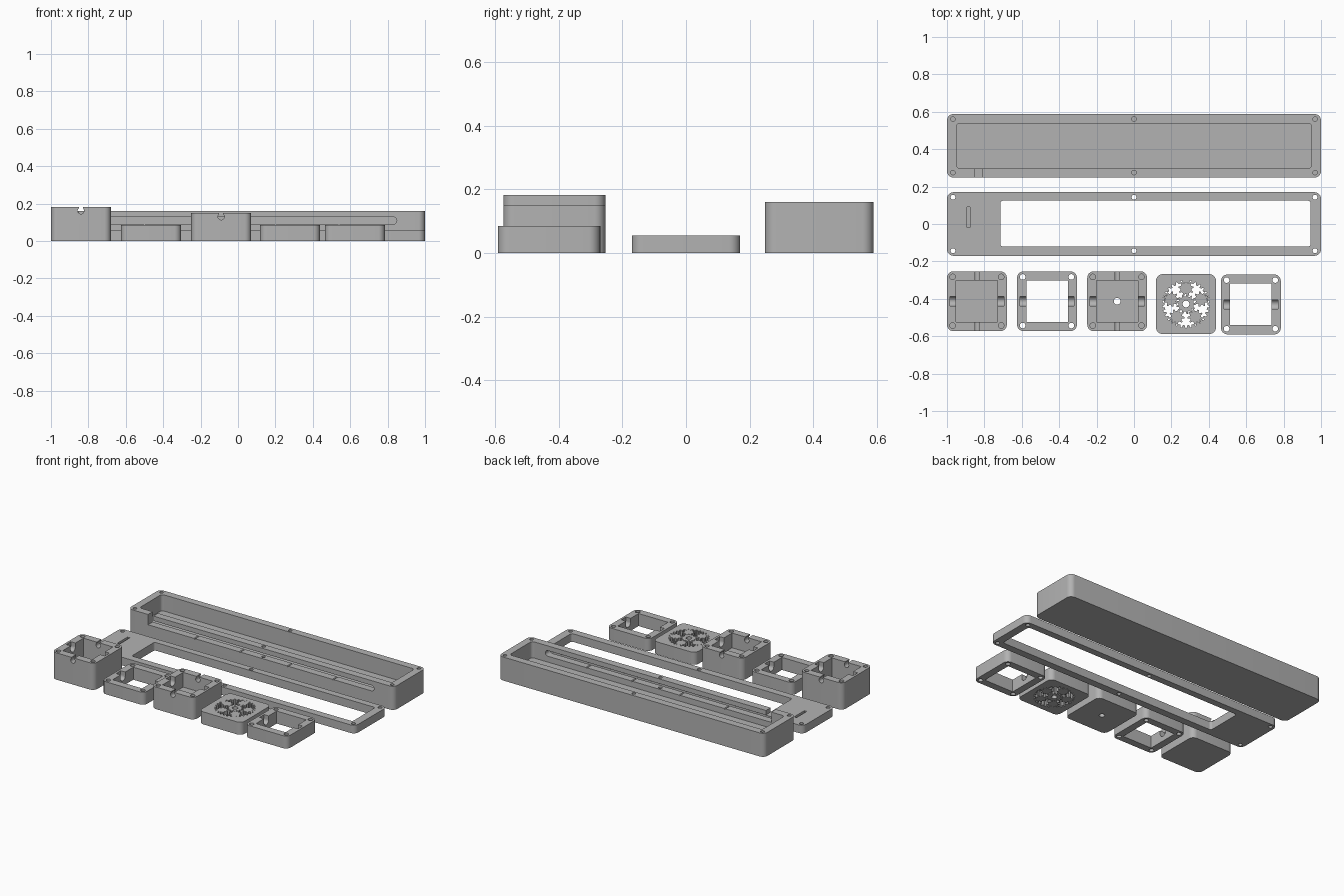
import bpy, bmesh, math

if "Cube" in bpy.data.objects:
    bpy.data.objects.remove(bpy.data.objects["Cube"])

grey = bpy.data.materials.new("plain grey")
grey.diffuse_color = (0.45, 0.45, 0.45, 1)
grey.use_nodes = True
grey.node_tree.nodes["Principled BSDF"].inputs["Base Color"].default_value = grey.diffuse_color


def prism(name, pts, lo, hi, axis="z"):
    """Extrude a 2D outline: xy along z, xz along y, or yz along x."""
    place = {"z": lambda a, b, c: (a, b, c),
             "y": lambda a, b, c: (a, c, b),
             "x": lambda a, b, c: (c, a, b)}[axis]
    bm = bmesh.new()
    low = [bm.verts.new(place(a, b, lo)) for a, b in pts]
    high = [bm.verts.new(place(a, b, hi)) for a, b in pts]
    bm.faces.new(low)
    bm.faces.new(high)
    n = len(pts)
    for i in range(n):
        j = (i + 1) % n
        bm.faces.new((low[i], low[j], high[j], high[i]))
    bmesh.ops.recalc_face_normals(bm, faces=bm.faces)
    me = bpy.data.meshes.new(name)
    bm.to_mesh(me)
    bm.free()
    ob = bpy.data.objects.new(name, me)
    bpy.context.collection.objects.link(ob)
    me.materials.append(grey)
    return ob


def arc(cx, cy, r, a0, a1, n):
    return [(cx + r * math.cos(math.radians(a0 + (a1 - a0) * i / n)),
             cy + r * math.sin(math.radians(a0 + (a1 - a0) * i / n))) for i in range(n + 1)]


def circle(cx, cy, r, n=24):
    return arc(cx, cy, r, 0, 360, n)[:-1]


def rect(cx, cy, w, d, r=0):
    """Rectangle outline with optional rounded corners."""
    pts = []
    for k, (sx, sy) in enumerate([(1, 1), (-1, 1), (-1, -1), (1, -1)]):
        x, y = cx + sx * (w / 2 - r), cy + sy * (d / 2 - r)
        pts += arc(x, y, r, 90 * k, 90 * k + 90, 8) if r else [(x, y)]
    return pts


def keyhole(c, z, r, w, top):
    """Round-bottomed notch with an opening of half-width w reaching top."""
    a = math.degrees(math.asin(w / r))
    return arc(c, z, r, 90 + a, 450 - a, 20) + [(c + w, top), (c - w, top)]


def gear(cx, cy, root, tip, teeth, turn=0):
    pts = []
    for i in range(teeth):
        for f, r in ((-0.3, root), (-0.14, tip), (0.14, tip), (0.3, root)):
            a = math.radians(turn) + (i + f) * 2 * math.pi / teeth
            pts.append((cx + r * math.cos(a), cy + r * math.sin(a)))
    return pts


def finish(ob, cutters=()):
    """Cut the shape, discard the cutters and shade it."""
    for c in cutters:
        m = ob.modifiers.new("cut", "BOOLEAN")
        m.operation, m.solver, m.object = "DIFFERENCE", "EXACT", c
    if cutters:
        dg = bpy.context.evaluated_depsgraph_get()
        dg.update()
        me = bpy.data.meshes.new_from_object(ob.evaluated_get(dg))
        ob.modifiers.clear()
        ob.data = me
        for c in cutters:
            bpy.data.objects.remove(c)
    bpy.ops.object.select_all(action="DESELECT")
    ob.select_set(True)
    bpy.context.view_layer.objects.active = ob
    bpy.ops.object.shade_smooth_by_angle(angle=math.radians(30))


def screw_holes(cx, cy, xs, dy, r, lo, hi):
    return [prism("hole", circle(cx + x, cy + s * dy, r), lo, hi) for x in xs for s in (-1, 1)]


# Long tray with an L-shaped slot through its front wall
H = 0.16
slot = [(-0.85, H + 0.02), (-0.85, 0.09)]
for x in (-0.5, -0.16, 0.2, 0.54):
    slot += [(x - 0.005, 0.09), (x, 0.084), (x + 0.005, 0.09)]
slot += arc(0.83, 0.109, 0.019, -90, 90, 12) + [(-0.81, 0.128), (-0.81, H + 0.02)]
tray = prism("long_tray", rect(0, 0.418, 2, 0.34, 0.035), 0, H)
finish(tray, [prism("cavity", rect(0, 0.418, 1.9, 0.24, 0.02), 0.05, H + 0.1),
              prism("slot", slot, 0.2, 0.33, "y")]
       + screw_holes(0, 0.418, (-0.968, 0, 0.968), 0.143, 0.012, 0.06, H + 0.1))

# Long lid with a window and a plain shallow groove
lid = prism("long_lid", rect(0, 0.0, 2, 0.34, 0.035), 0, 0.055)
finish(lid, [prism("window", rect(0.115, 0.002, 1.66, 0.245, 0.015), -0.1, 0.2),
             prism("groove", rect(-0.885, 0.035, 0.018, 0.11), 0.035, 0.2)]
       + screw_holes(0, 0, (-0.968, 0, 0.968), 0.143, 0.013, -0.1, 0.2))


def small_box(name, cx, cy, h, floor, shaft):
    """Square box or open frame with shaft pockets in its side walls."""
    ob = prism(name, rect(cx, cy, 0.32, 0.32, 0.035), 0, h)
    base = 0.05 if floor else -0.1
    cut = [prism("cavity", rect(cx, cy, 0.222, 0.222), base, h + 0.1),
           prism("pocket", keyhole(cy, h - 0.026, 0.025, 0.0249, h + 0.1), cx - 0.145, cx + 0.145, "x")]
    if floor:
        cut.append(prism("notch", keyhole(cx, h - 0.02, 0.017, 0.011, h + 0.1), cy - 0.3, cy + 0.3, "y"))
    if shaft:
        cut.append(prism("shaft", circle(cx, cy, 0.018), -0.1, 0.1))
    cut += screw_holes(cx, cy, (-0.13, 0.13), 0.13, 0.015, 0.04 if floor else -0.1, h + 0.1)
    finish(ob, cut)


small_box("tall_box", -0.84, -0.413, 0.182, True, False)
small_box("left_frame", -0.465, -0.413, 0.085, False, False)
small_box("drive_box", -0.09, -0.413, 0.15, True, True)
small_box("right_frame", 0.625, -0.43, 0.085, False, False)

# Gear block: toothed ring, five planets and a central gear
gx, gy, gh = 0.278, -0.428, 0.085
block = prism("gear_block", rect(gx, gy, 0.32, 0.32, 0.035), 0, gh)
finish(block, [prism("ring", gear(gx, gy, 0.114, 0.127, 30, 90), -0.1, 0.2)])
sun = prism("central_gear", gear(gx, gy, 0.041, 0.053, 13, 0), 0, gh)
finish(sun, [prism("bore", circle(gx, gy, 0.018), -0.1, 0.2)])
for i in range(5):
    a = math.radians(90 + 72 * i)
    finish(prism("planet_gear", gear(gx + 0.084 * math.cos(a), gy + 0.084 * math.sin(a),
                                     0.030, 0.041, 9, 90 + 72 * i), 0, gh))
